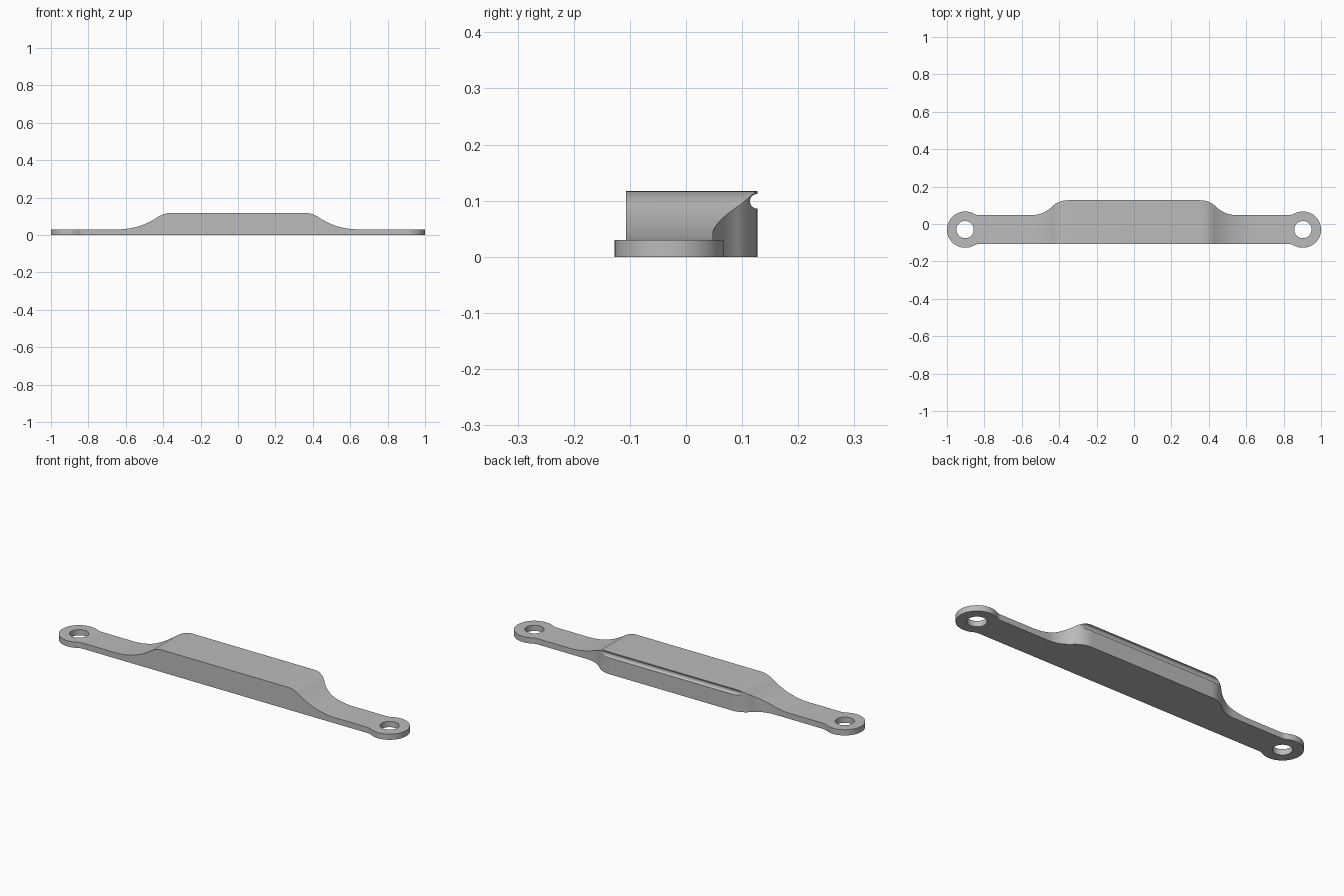
import bpy, bmesh
from math import sin, cos, pi, radians, sqrt, acos, asin, atan2
from mathutils import Matrix, Vector

if "Cube" in bpy.data.objects:
    bpy.data.objects.remove(bpy.data.objects["Cube"], do_unlink=True)

grey = bpy.data.materials.new("plain grey")
grey.use_nodes = True
colour = (0.5, 0.5, 0.5, 1)
grey.diffuse_color = colour
grey.node_tree.nodes["Principled BSDF"].inputs["Base Color"].default_value = colour


def arc(cx, cy, r, a0, a1, n=16):
    """Points along a circular arc, angles in radians."""
    steps = [a0 + (a1 - a0) * i / n for i in range(n + 1)]
    return [(cx + r * cos(a), cy + r * sin(a)) for a in steps]


def prism(name, points, axis, lo, hi):
    """Extrude a closed outline along z, or an xz outline along y, or a yz one along x."""
    place = {"x": lambda u, v, w: (w, u, v),
             "y": lambda u, v, w: (u, w, v),
             "z": lambda u, v, w: (u, v, w)}[axis]
    bm = bmesh.new()
    face = bm.faces.new([bm.verts.new(place(u, v, lo)) for u, v in points])
    out = bmesh.ops.extrude_face_region(bm, geom=[face])
    shift = Vector(place(0, 0, hi - lo))
    bmesh.ops.translate(bm, vec=shift,
                        verts=[g for g in out["geom"] if isinstance(g, bmesh.types.BMVert)])
    bmesh.ops.recalc_face_normals(bm, faces=bm.faces)
    mesh = bpy.data.meshes.new(name)
    bm.to_mesh(mesh)
    bm.free()
    mesh.materials.append(grey)
    obj = bpy.data.objects.new(name, mesh)
    bpy.context.collection.objects.link(obj)
    return obj


def combine(target, tool, operation):
    """Apply a boolean and discard the tool."""
    mod = target.modifiers.new("cut", "BOOLEAN")
    mod.object, mod.operation, mod.solver = tool, operation, "EXACT"
    bpy.context.view_layer.objects.active = target
    bpy.ops.object.modifier_apply(modifier=mod.name)
    bpy.data.objects.remove(tool, do_unlink=True)


# Main sizes
FRONT, ARM_BACK, BACK = -0.107, 0.048, 0.127
ARM_TOP, TOP = 0.03, 0.117
EYE_X, EYE_Y, EYE_R, HOLE_R = 0.903, -0.03, 0.097, 0.046

# Plan outline, right half from the front centre to the back centre
fillet = 0.06
reach = EYE_R + fillet
rise_f = EYE_Y - FRONT + fillet
rise_b = ARM_BACK - EYE_Y + fillet
af, ab = asin(rise_f / reach), asin(rise_b / reach)
half = arc(EYE_X - reach * cos(af), FRONT - fillet, fillet, pi / 2, af, 8)
half += arc(EYE_X, EYE_Y, EYE_R, -pi + af, pi - ab, 48)[1:]
half += arc(EYE_X - reach * cos(ab), ARM_BACK + fillet, fillet, -ab, -pi / 2, 8)[1:]
r_out, r_in, x_end = 0.12, 0.15, 0.545
turn = acos(1 - (BACK - ARM_BACK) / (r_out + r_in))
x_top = x_end - (r_out + r_in) * sin(turn)
half += arc(x_end, ARM_BACK + r_in, r_in, -pi / 2, -pi / 2 - turn)
half += arc(x_top, BACK - r_out, r_out, pi / 2 - turn, pi / 2)[1:]
outline = half + [(-x, y) for x, y in reversed(half)]
bar = prism("handle_bar", outline, "z", -0.05, 0.2)

# Side profile: thin arms sweeping up to the raised grip
r_low, r_high, x_low = 0.37, 0.12, 0.64
turn = acos(1 - (TOP - ARM_TOP) / (r_low + r_high))
x_high = x_low - (r_low + r_high) * sin(turn)
half = [(1.1, 0), (1.1, ARM_TOP)]
half += arc(x_low, ARM_TOP + r_low, r_low, -pi / 2, -pi / 2 - turn, 24)
half += arc(x_high, TOP - r_high, r_high, pi / 2 - turn, pi / 2, 12)[1:]
profile = half + [(-x, z) for x, z in reversed(half)]
combine(bar, prism("side_profile", profile, "y", -0.3, 0.3), "INTERSECT")

# Bolt holes in the end eyes
for side in (-1, 1):
    ring = arc(side * EYE_X, EYE_Y, HOLE_R, 0, 2 * pi, 40)[:-1]
    combine(bar, prism("hole_cutter", ring, "z", -0.1, 0.3), "DIFFERENCE")

# Round groove along the back of the grip
ring = arc(BACK, 0.099, 0.013, 0, 2 * pi, 24)[:-1]
combine(bar, prism("groove_cutter", ring, "x", -0.7, 0.7), "DIFFERENCE")

bpy.ops.object.select_all(action="DESELECT")
bar.select_set(True)
bpy.context.view_layer.objects.active = bar
bpy.ops.object.shade_smooth_by_angle(angle=radians(25))
